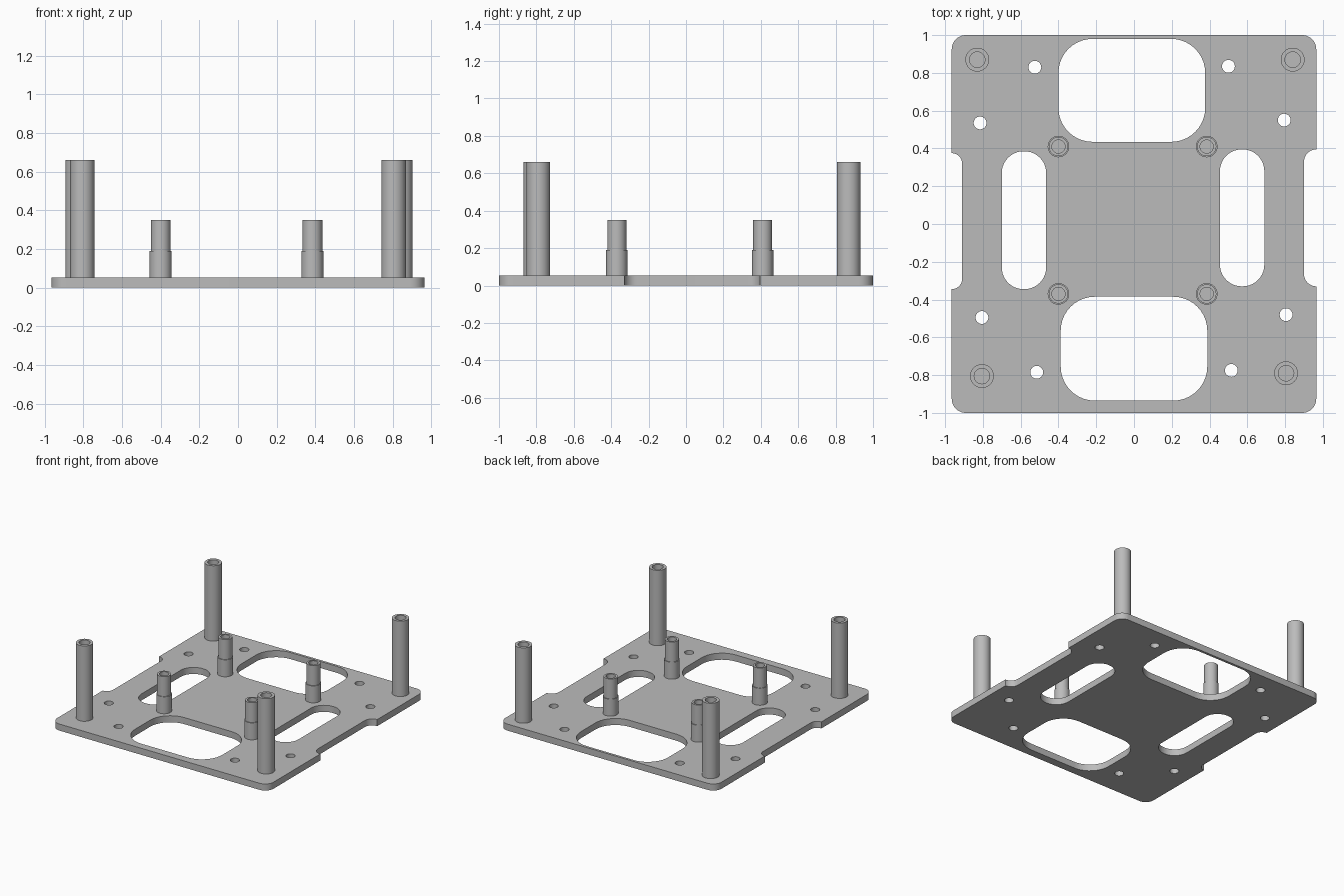
import bpy, bmesh
from math import cos, sin, pi, radians

cube = bpy.data.objects.get("Cube")
if cube:
    bpy.data.objects.remove(cube, do_unlink=True)

THICK = 0.053
HALF_X, HALF_Y = 0.965, 1.0

grey = bpy.data.materials.new("plain grey")
grey.use_nodes = True
colour = (0.5, 0.5, 0.5, 1)
grey.diffuse_color = colour
grey.node_tree.nodes["Principled BSDF"].inputs["Base Color"].default_value = colour


def finish(name, bm):
    bmesh.ops.recalc_face_normals(bm, faces=bm.faces)
    mesh = bpy.data.meshes.new(name)
    bm.to_mesh(mesh)
    bm.free()
    mesh.materials.append(grey)
    obj = bpy.data.objects.new(name, mesh)
    bpy.context.collection.objects.link(obj)
    bpy.ops.object.select_all(action='DESELECT')
    obj.select_set(True)
    bpy.context.view_layer.objects.active = obj
    bpy.ops.object.shade_smooth_by_angle(angle=radians(35))
    return obj


def arc(cx, cy, r, start, end, steps=10):
    angles = [radians(start + (end - start) * i / steps) for i in range(steps + 1)]
    return [(cx + r * cos(a), cy + r * sin(a)) for a in angles]


def rounded_rect(x0, x1, y0, y1, r):
    return (arc(x1 - r, y0 + r, r, -90, 0) + arc(x1 - r, y1 - r, r, 0, 90)
            + arc(x0 + r, y1 - r, r, 90, 180) + arc(x0 + r, y0 + r, r, 180, 270))


def circle(x, y, r):
    return arc(x, y, r, 0, 345, 23)


def plate_outline():
    # rounded corners with a round-cornered notch in each side edge
    c, right, left = 0.075, 0.065, 0.055
    x, y = HALF_X, HALF_Y
    return (arc(x - c, c - y, c, -90, 0)
            + arc(x, -0.33 + right, right, 270, 180) + arc(x, 0.395 - right, right, 180, 90)
            + arc(x - c, y - c, c, 0, 90) + arc(c - x, y - c, c, 90, 180)
            + arc(-x, 0.375 - left, left, 90, 0) + arc(-x, -0.345 + left, left, 0, -90)
            + arc(c - x, c - y, c, 180, 270))


# Base plate with windows, slots and screw holes
screw_holes = [(-0.525, 0.83), (0.50, 0.835), (-0.815, 0.535), (0.795, 0.55),
               (-0.805, -0.495), (0.805, -0.48), (-0.515, -0.785), (0.515, -0.775)]
loops = [plate_outline(),
         rounded_rect(-0.40, 0.377, 0.435, 0.98, 0.18),
         rounded_rect(-0.388, 0.388, -0.935, -0.385, 0.18),
         rounded_rect(-0.70, -0.465, -0.345, 0.385, 0.115),
         rounded_rect(0.455, 0.69, -0.33, 0.395, 0.115)]
loops += [circle(x, y, 0.034) for x, y in screw_holes]

bm = bmesh.new()
for loop in loops:
    verts = [bm.verts.new((x, y, 0)) for x, y in loop]
    for a, b in zip(verts, verts[1:] + verts[:1]):
        bm.edges.new((a, b))
bmesh.ops.remove_doubles(bm, verts=bm.verts, dist=0.0005)
bmesh.ops.triangle_fill(bm, use_beauty=True, edges=bm.edges[:])
top = bmesh.ops.extrude_face_region(bm, geom=bm.faces[:])["geom"]
bmesh.ops.translate(bm, vec=(0, 0, THICK),
                    verts=[v for v in top if isinstance(v, bmesh.types.BMVert)])
finish("base_plate", bm)


def turned_post(name, x, y, profile):
    # spin a closed (radius, height) section into a hollow post
    bm = bmesh.new()
    verts = [bm.verts.new((r, 0, z)) for r, z in profile]
    edges = [bm.edges.new(pair) for pair in zip(verts, verts[1:] + verts[:1])]
    bmesh.ops.spin(bm, geom=verts + edges, cent=(0, 0, 0), axis=(0, 0, 1),
                   angle=2 * pi, steps=32, use_merge=True)
    bmesh.ops.remove_doubles(bm, verts=bm.verts, dist=0.0001)
    finish(name, bm).location = (x, y, 0)


FOOT = THICK - 0.02
tall = [(0.063, FOOT), (0.063, 0.66), (0.041, 0.66), (0.041, FOOT)]
short = [(0.057, FOOT), (0.057, 0.19), (0.051, 0.19), (0.051, 0.35),
         (0.035, 0.35), (0.035, FOOT)]

# Tall corner posts
for name, x, y in [("back_right", -0.83, 0.87), ("back_left", 0.84, 0.87),
                   ("front_right", -0.805, -0.805), ("front_left", 0.805, -0.79)]:
    turned_post(name + "_tall_post", x, y, tall)

# Short stepped posts around the middle
for side, x in [("right", -0.40), ("left", 0.385)]:
    for end, y in [("back", 0.41), ("front", -0.37)]:
        turned_post(f"{end}_{side}_short_post", x, y, short)
